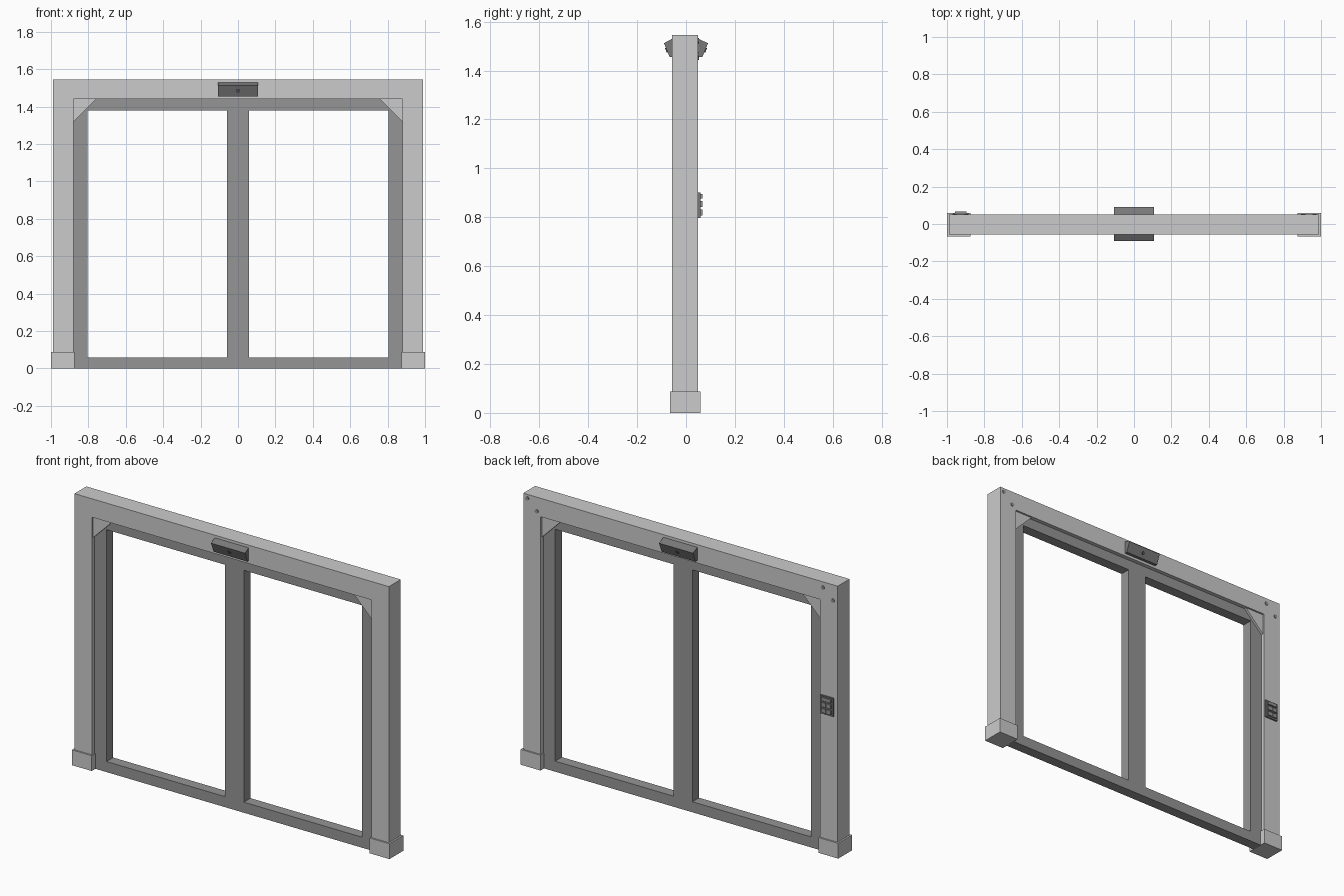
import bpy, bmesh, math
from mathutils import Vector

if "Cube" in bpy.data.objects:
    bpy.data.objects.remove(bpy.data.objects["Cube"])


def material(name, v):
    m = bpy.data.materials.new(name)
    m.diffuse_color = (v, v, v, 1)
    m.use_nodes = True
    m.node_tree.nodes["Principled BSDF"].inputs["Base Color"].default_value = m.diffuse_color
    return m


LIGHT = material("light grey frame", 0.60)
MID = material("mid grey door", 0.30)
DARK = material("dark grey plastic", 0.19)
BLACK = material("charcoal", 0.09)


def finish(name, bm, mat):
    bmesh.ops.recalc_face_normals(bm, faces=bm.faces)
    me = bpy.data.meshes.new(name)
    bm.to_mesh(me)
    bm.free()
    me.materials.append(mat)
    ob = bpy.data.objects.new(name, me)
    bpy.context.collection.objects.link(ob)
    return ob


def box(name, x, y, z, mat):
    bm = bmesh.new()
    bmesh.ops.create_cube(bm, size=1)
    for v in bm.verts:
        v.co = [r[0] + (c + 0.5) * (r[1] - r[0]) for c, r in zip(v.co, (x, y, z))]
    return finish(name, bm, mat)


def prism(name, points, direction, mat):
    """Extrude a planar 3D polygon along a direction."""
    bm = bmesh.new()
    face = bm.faces.new([bm.verts.new(p) for p in points])
    ext = bmesh.ops.extrude_face_region(bm, geom=[face])["geom"]
    verts = [g for g in ext if isinstance(g, bmesh.types.BMVert)]
    bmesh.ops.translate(bm, verts=verts, vec=Vector(direction))
    return finish(name, bm, mat)


def disc(name, centre, normal, r, depth, mat, sides=16):
    bm = bmesh.new()
    bmesh.ops.create_cone(bm, cap_ends=True, segments=sides, radius1=r, radius2=r, depth=depth)
    q = Vector(normal).to_track_quat('Z', 'Y')
    for v in bm.verts:
        v.co = q @ v.co + Vector(centre)
    return finish(name, bm, mat)


def rect(x0, x1, z0, z1):
    return [(x0, z0), (x1, z0), (x1, z1), (x0, z1)]


def plate(name, loops, y0, y1, mat):
    """Flat plate in xz with holes, from a filled 2D curve."""
    cu = bpy.data.curves.new(name, 'CURVE')
    cu.dimensions, cu.fill_mode, cu.extrude = '2D', 'BOTH', (y1 - y0) / 2
    for loop in loops:
        s = cu.splines.new('POLY')
        s.points.add(len(loop) - 1)
        for p, (x, z) in zip(s.points, loop):
            p.co = (x, z, 0, 1)
        s.use_cyclic_u = True
    tmp = bpy.data.objects.new(name + "_curve", cu)
    bpy.context.collection.objects.link(tmp)
    me = bpy.data.meshes.new_from_object(tmp.evaluated_get(bpy.context.evaluated_depsgraph_get()))
    bpy.data.objects.remove(tmp)
    bm = bmesh.new()
    bm.from_mesh(me)
    bpy.data.meshes.remove(me)
    for v in bm.verts:
        v.co = (v.co.x, (y0 + y1) / 2 - v.co.z, v.co.y)
    bmesh.ops.remove_doubles(bm, verts=bm.verts, dist=1e-4)
    for f in bm.faces:
        f.smooth = False
        f.material_index = 0
    return finish(name, bm, mat)


Y0, Y1 = -0.057, 0.05   # front and back of the outer frame

# Outer frame: two posts and a lintel
plate("outer_frame", [[(-.99, 0), (-.88, 0), (-.88, 1.44), (.88, 1.44),
                       (.88, 0), (.99, 0), (.99, 1.545), (-.99, 1.545)]], Y0, Y1, LIGHT)

# Sliding door frame with two open panes
plate("door_frame", [rect(-.88, .88, 0, 1.44),
                     rect(-.805, -.06, .06, 1.38),
                     rect(.06, .805, .06, 1.38)], -0.033, 0.027, MID)

# Corner gussets and post feet
for s, side in ((-1, "left"), (1, "right")):
    prism(side + "_gusset", [(s * .88, Y0 + .01, 1.32), (s * .88, Y0 + .01, 1.44),
                             (s * .76, Y0 + .01, 1.44)], (0, Y1 - Y0 - .02, 0), LIGHT)
    box(side + "_foot", sorted((s * 1.0, s * .875)), (-.066, .059), (0, .087), LIGHT)

# Tilted motion sensors on both sides of the lintel
for s, side in ((-1, "front"), (1, "back")):
    y = Y0 if s < 0 else Y1
    outer, low = Vector((0, s * .09, 1.512)), Vector((0, s * .067, 1.455))
    profile = [(-.107, y, 1.53), (-.107, s * .09, 1.512),
               (-.107, s * .067, 1.455), (-.107, y, 1.455)]
    if s > 0:
        profile[0] = (-.107, y, 1.53)
    prism(side + "_sensor", profile, (.214, 0, 0), DARK)
    t = (outer - low).normalized()
    normal = Vector((0, s * t.z, -s * t.y))
    disc(side + "_sensor_lens", (outer + low) / 2, normal, .01, .008, BLACK)

# Keypad on the back of the left post
box("keypad_body", (-.968, -.886), (Y1, Y1 + .009), (.798, .902), DARK)
box("keypad_display", (-.958, -.896), (Y1 + .009, Y1 + .017), (.876, .895), MID)
for r in range(2):
    for c in range(2):
        x, z = -.958 + c * .034, .808 + r * .034
        box(f"keypad_button_{r}_{c}", (x, x + .028), (Y1 + .009, Y1 + .017), (z, z + .024), MID)

# Corner screws on the back
for i, (x, z) in enumerate([(.965, 1.522), (.905, 1.465), (-.897, 1.512), (-.96, 1.455)]):
    disc(f"corner_screw_{i}", (x, Y1 + .001, z), (0, 1, 0), .011, .006, MID, 12)
